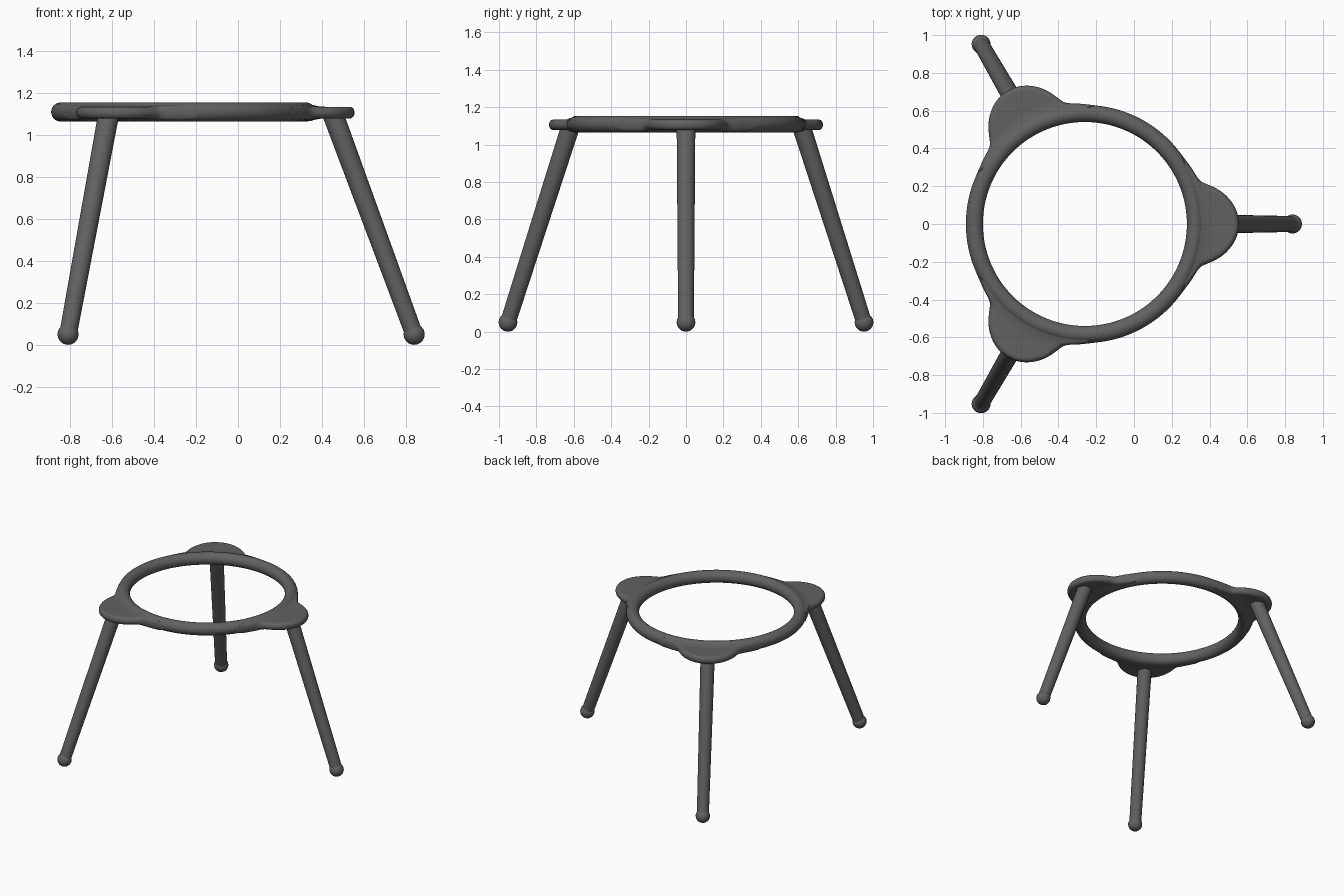
import bpy, bmesh, math
from mathutils import Vector, Matrix

if "Cube" in bpy.data.objects:
    bpy.data.objects.remove(bpy.data.objects["Cube"])

CX, ZR = -0.26, 1.109            # ring centre
RING, TUBE, SLAB = 0.585, 0.045, 0.028
mat = bpy.data.materials.new("dark_grey")
mat.diffuse_color = (0.12, 0.12, 0.12, 1)
mat.use_nodes = True
mat.node_tree.nodes["Principled BSDF"].inputs["Base Color"].default_value = mat.diffuse_color


def finish(ob, name):
    ob.name = name
    ob.data.materials.append(mat)
    bpy.ops.object.select_all(action='DESELECT')
    ob.select_set(True)
    bpy.context.view_layer.objects.active = ob
    bpy.ops.object.shade_smooth_by_angle(angle=math.radians(40))


def catmull(pts, n):
    out = []
    for i in range(len(pts) - 1):
        p = [Vector(pts[min(max(k, 0), len(pts) - 1)]) for k in (i - 1, i, i + 1, i + 2)]
        for j in range(n):
            t = j / n
            out.append(0.5 * (2 * p[1] + (p[2] - p[0]) * t
                              + (2 * p[0] - 5 * p[1] + 4 * p[2] - p[3]) * t * t
                              + (3 * p[1] - p[0] - 3 * p[2] + p[3]) * t ** 3))
    return out + [Vector(pts[-1])]


# ring
bpy.ops.mesh.primitive_torus_add(location=(CX, 0, ZR), major_radius=RING, minor_radius=TUBE,
                                 major_segments=128, minor_segments=32)
finish(bpy.context.object, "ring")

# lobe outline: half of the plan, measured from the ring centre
half = catmull([(.815, 0), (.809, .05), (.785, .105), (.745, .153), (.70, .186), (.65, .209),
                (.618, .224), (.597, .245), (.563, .298), (.51, .37)], 4)
half += [Vector((RING * math.cos(a), RING * math.sin(a))) for a in (.52, .35, .17)]
outline = half + [Vector((RING, 0))] + [Vector((p.x, -p.y)) for p in reversed(half[1:])]
PIVOT = Vector((.66, 0))


def half_height(p, s):
    # slab thickness with a fillet up to the ring and a rounded rim
    d = p.length - RING
    fillet = .012 * (max(0, .09 - max(d, .02)) / .07) ** 2
    rim = math.sqrt(max(0, 1 - (max(0, s - .86) / .14) ** 2))
    return (SLAB + fillet) * rim


def make_lobe(name, angle):
    bm = bmesh.new()
    levels = [.12, .25, .4, .55, .7, .8, .86] + [.86 + .14 * math.sin(math.radians(a))
                                              for a in (20, 40, 60, 75)]
    side = [(s, 1) for s in levels] + [(1, 0)] + [(s, -1) for s in reversed(levels)]
    rings = []
    for s, sign in side:
        row = []
        for o in outline:
            p = PIVOT + (o - PIVOT) * s
            row.append(bm.verts.new((p.x, p.y, sign * half_height(p, s))))
        rings.append(row)
    n = len(outline)
    for a, b in zip(rings, rings[1:]):
        for i in range(n):
            bm.faces.new((a[i], b[i], b[(i + 1) % n], a[(i + 1) % n]))
    bm.faces.new(rings[0])
    bm.faces.new(rings[-1][::-1])
    bmesh.ops.recalc_face_normals(bm, faces=bm.faces)
    bm.transform(Matrix.Translation((CX, 0, ZR - .003)) @ Matrix.Rotation(angle, 4, 'Z'))
    me = bpy.data.meshes.new(name)
    bm.to_mesh(me)
    bm.free()
    ob = bpy.data.objects.new(name, me)
    bpy.context.collection.objects.link(ob)
    finish(ob, name)


def make_leg(name, a, b, r1, r2):
    d = b - a
    bpy.ops.mesh.primitive_cone_add(vertices=32, radius1=r1, radius2=r2, depth=d.length,
                                    location=(a + b) / 2,
                                    rotation=d.to_track_quat('Z', 'Y').to_euler())
    finish(bpy.context.object, name)


# three lobes, splayed tapered legs and ball feet
for label, deg in (("right", 0), ("back", 120), ("front", 240)):
    ang = math.radians(deg)
    make_lobe(label + "_lobe", ang)
    out = Vector((math.cos(ang), math.sin(ang), 0))
    base = Vector((CX, 0, 0))
    foot = base + out * 1.099 + Vector((0, 0, .05))
    top = base + out * .71 + Vector((0, 0, 1.105))
    make_leg(label + "_leg", foot, top, .042, .05)
    bpy.ops.mesh.primitive_uv_sphere_add(segments=32, ring_count=16, radius=.05, location=foot)
    finish(bpy.context.object, label + "_foot")
